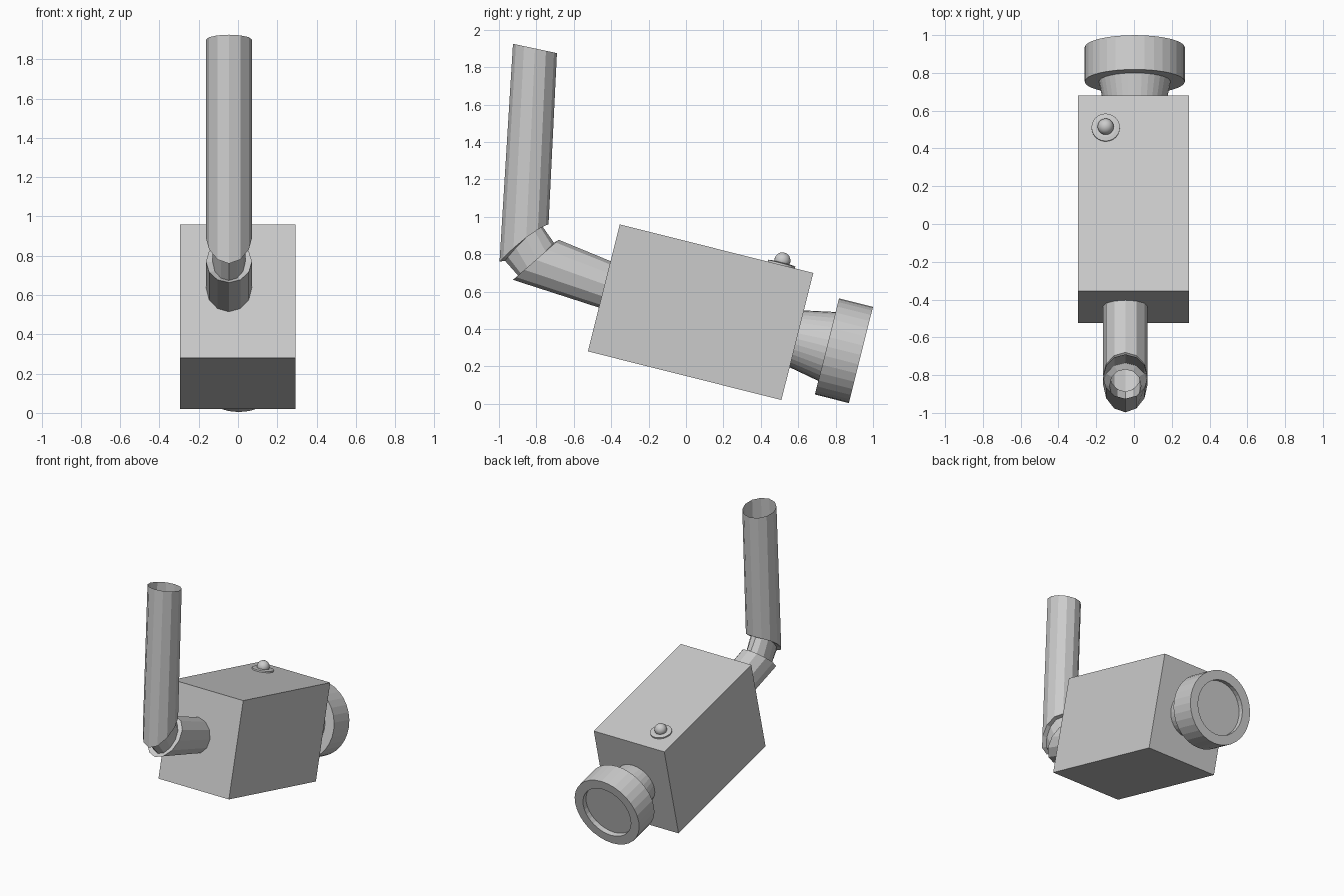
import bpy, bmesh
from math import sin, cos, pi, radians
from mathutils import Matrix, Vector

if "Cube" in bpy.data.objects:
    bpy.data.objects.remove(bpy.data.objects["Cube"])

# Tilted frame shared by the body, lens and button
BODY = Matrix.Translation((0, 0.078, 0.49)) @ Matrix.Rotation(radians(-14.1), 4, 'X')


def finish(name, bm, matrix=Matrix()):
    bmesh.ops.recalc_face_normals(bm, faces=bm.faces)
    mesh = bpy.data.meshes.new(name)
    bm.to_mesh(mesh)
    bm.free()
    mesh.transform(matrix)
    obj = bpy.data.objects.new(name, mesh)
    bpy.context.collection.objects.link(obj)
    return obj


def skin(bm, rings):
    """Bridge successive rings of points with quads; return the vertex loops."""
    loops = [[bm.verts.new(p) for p in ring] for ring in rings]
    n = len(loops[0])
    for a, b in zip(loops, loops[1:]):
        for i in range(n):
            j = (i + 1) % n
            bm.faces.new((a[i], a[j], b[j], b[i]))
    return loops


def turned(name, profile, matrix, sides=32):
    """Lathe (radius, height) pairs around local z, closing both ends."""
    bm = bmesh.new()
    rings = [[(r * cos(2 * pi * i / sides), r * sin(2 * pi * i / sides), h)
              for i in range(sides)] for r, h in profile]
    loops = skin(bm, rings)
    bm.faces.new(loops[0])
    bm.faces.new(loops[-1])
    return finish(name, bm, matrix)


# Box body
bm = bmesh.new()
bmesh.ops.create_cube(bm, size=1, matrix=Matrix.Diagonal((0.587, 1.067, 0.70, 1)))
finish("body", bm, BODY @ Matrix.Translation((-0.002, 0, 0)))

# Lens: flared neck, wide rim and recessed glass
lens_frame = BODY @ Matrix.Translation((0.004, 0, -0.013)) @ Matrix.Rotation(-pi / 2, 4, 'X')
turned("lens", [(0.15, 0.50), (0.19, 0.70), (0.265, 0.70), (0.265, 0.887),
                (0.197, 0.887), (0.197, 0.85)], lens_frame)

# Button: washer and ball on the top face
button_frame = BODY @ Matrix.Translation((-0.15, 0.357, 0))
turned("button_washer", [(0.075, 0.345), (0.075, 0.36), (0.055, 0.363)], button_frame, 24)
bm = bmesh.new()
bmesh.ops.create_uvsphere(bm, u_segments=20, v_segments=12, radius=0.043)
ball = finish("button_ball", bm, button_frame @ Matrix.Translation((0, 0, 0.375)))
for p in ball.data.polygons:
    p.use_smooth = True


# Bent bracket tube: each ring has outer and inner (y, z) ends, x radius and side sag
def tube_ring(outer, inner, rx, sag=0, sides=12):
    a, b = Vector((0, *outer)), Vector((0, *inner))
    mid, half = (a + b) / 2, (a - b) / 2
    pts = []
    for i in range(sides):
        t = 2 * pi * i / sides
        lift = Vector((0, 0.4, 1)) * sag * sin(t) ** 2
        pts.append(mid + half * cos(t) + lift + Vector((-0.046 + rx * sin(t), 0, 0)))
    return pts


bm = bmesh.new()
skin(bm, [
    tube_ring((-0.42, 0.50), (-0.36, 0.745), 0.117),
    tube_ring((-0.925, 0.663), (-0.68, 0.877), 0.117),
    tube_ring((-0.887, 0.674), (-0.706, 0.861), 0.083),
    tube_ring((-0.968, 0.765), (-0.77, 0.952), 0.083, 0.03),
    tube_ring((-0.997, 0.76), (-0.735, 0.96), 0.117, 0.03),
    tube_ring((-0.925, 1.925), (-0.69, 1.875), 0.117),
])
finish("bracket_tube", bm)
